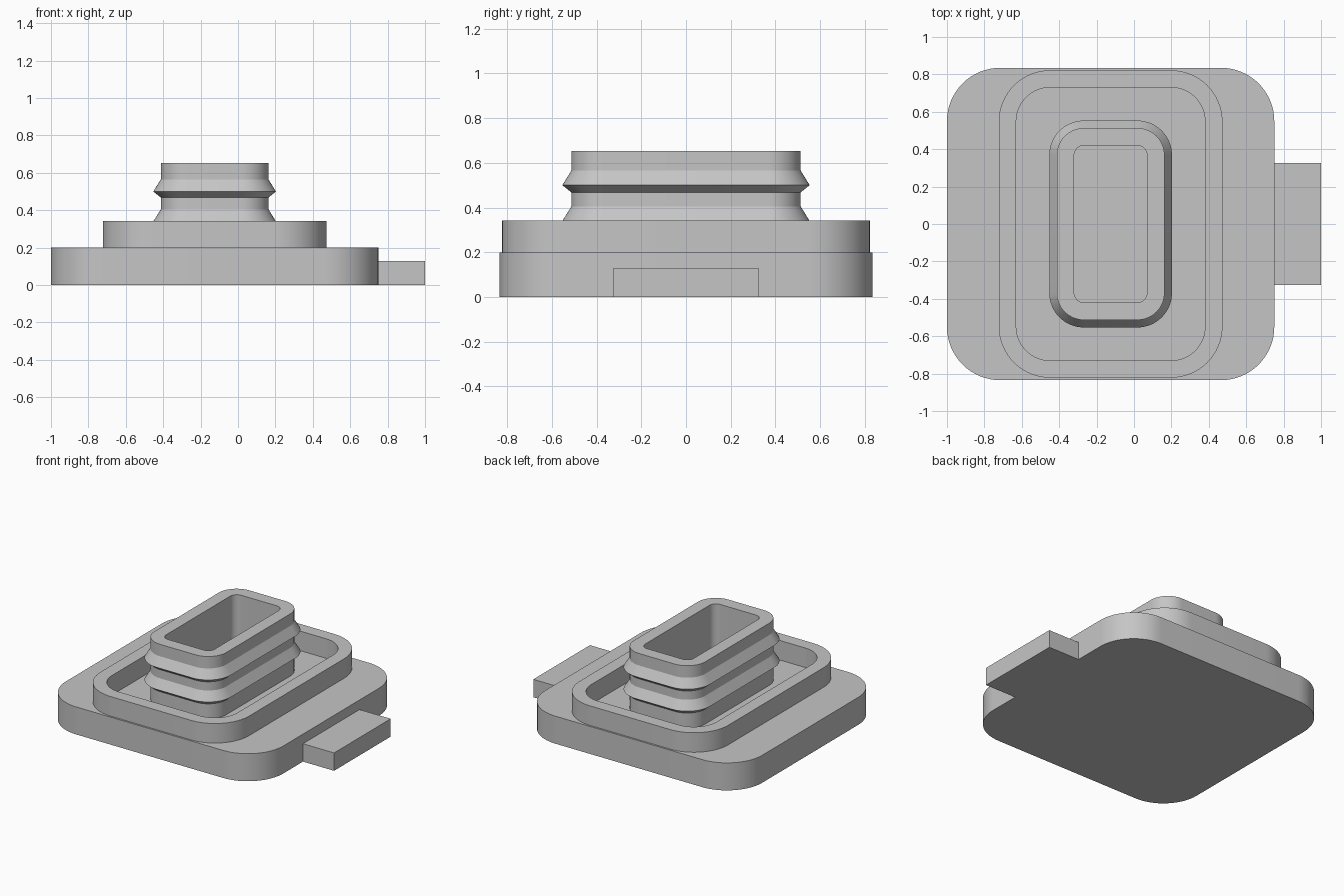
import bpy
import bmesh
from math import cos, sin, pi

cube = bpy.data.objects.get("Cube")
if cube:
    bpy.data.objects.remove(cube, do_unlink=True)

grey = bpy.data.materials.new("plain grey")
grey.use_nodes = True
colour = (0.56, 0.56, 0.56, 1)
grey.diffuse_color = colour
grey.node_tree.nodes["Principled BSDF"].inputs["Base Color"].default_value = colour

CORNER_STEPS = 16


def rounded_loop(half_x, half_y, radius, z):
    """Points of a rounded rectangle, counter-clockwise."""
    points = []
    for quarter, (sx, sy) in enumerate([(1, 1), (-1, 1), (-1, -1), (1, -1)]):
        for step in range(CORNER_STEPS + 1):
            a = (quarter + step / CORNER_STEPS) * pi / 2
            points.append((sx * (half_x - radius) + radius * cos(a),
                           sy * (half_y - radius) + radius * sin(a), z))
    return points


def finish(name, bm, x):
    bmesh.ops.recalc_face_normals(bm, faces=bm.faces[:])
    mesh = bpy.data.meshes.new(name)
    bm.to_mesh(mesh)
    bm.free()
    mesh.materials.append(grey)
    obj = bpy.data.objects.new(name, mesh)
    obj.location.x = x
    bpy.context.collection.objects.link(obj)
    bpy.ops.object.select_all(action="DESELECT")
    obj.select_set(True)
    bpy.context.view_layer.objects.active = obj
    bpy.ops.object.shade_smooth_by_angle(angle=pi / 7.5)
    return obj


def loft(name, sections, x, ring):
    """Skin rounded rectangles; a ring joins last to first, a solid is capped."""
    bm = bmesh.new()
    loops = [[bm.verts.new(p) for p in rounded_loop(*s)] for s in sections]
    pairs = list(zip(loops, loops[1:]))
    if ring:
        pairs.append((loops[-1], loops[0]))
    else:
        bm.faces.new(loops[0])
        bm.faces.new(loops[-1])
    for a, b in pairs:
        for i in range(len(a)):
            j = (i + 1) % len(a)
            bm.faces.new((a[i], a[j], b[j], b[i]))
    return finish(name, bm, x)


BASE_TOP = 0.2
SUNK = BASE_TOP - 0.02
CENTRE = -0.125

# Base plate
loft("base_plate", [(0.875, 0.835, 0.285, 0), (0.875, 0.835, 0.285, BASE_TOP)],
     CENTRE, False)

# Raised collar wall
loft("collar", [(0.598, 0.822, 0.275, SUNK), (0.598, 0.822, 0.275, 0.342),
                (0.505, 0.73, 0.182, 0.342), (0.505, 0.73, 0.182, SUNK)],
     CENTRE, True)

# Hollow neck with two barbed ribs
hx, hy, r, rib = 0.288, 0.513, 0.145, 0.04
profile = [(0, SUNK)]
for peak in (0.34, 0.5):
    profile += [(0, peak - 0.032), (rib, peak), (0, peak + 0.065)]
profile.append((0, 0.652))
sections = [(hx + d, hy + d, r + d, z) for d, z in profile]
sections += [(0.195, 0.42, 0.053, 0.652), (0.195, 0.42, 0.053, SUNK)]
loft("ribbed_neck", sections, CENTRE, True)

# Side tab
bm = bmesh.new()
bmesh.ops.create_cube(bm, size=1)
bmesh.ops.scale(bm, vec=(0.25, 0.65, 0.13), verts=bm.verts)
bmesh.ops.translate(bm, vec=(0, 0, 0.065), verts=bm.verts)
finish("side_tab", bm, 0.875)
